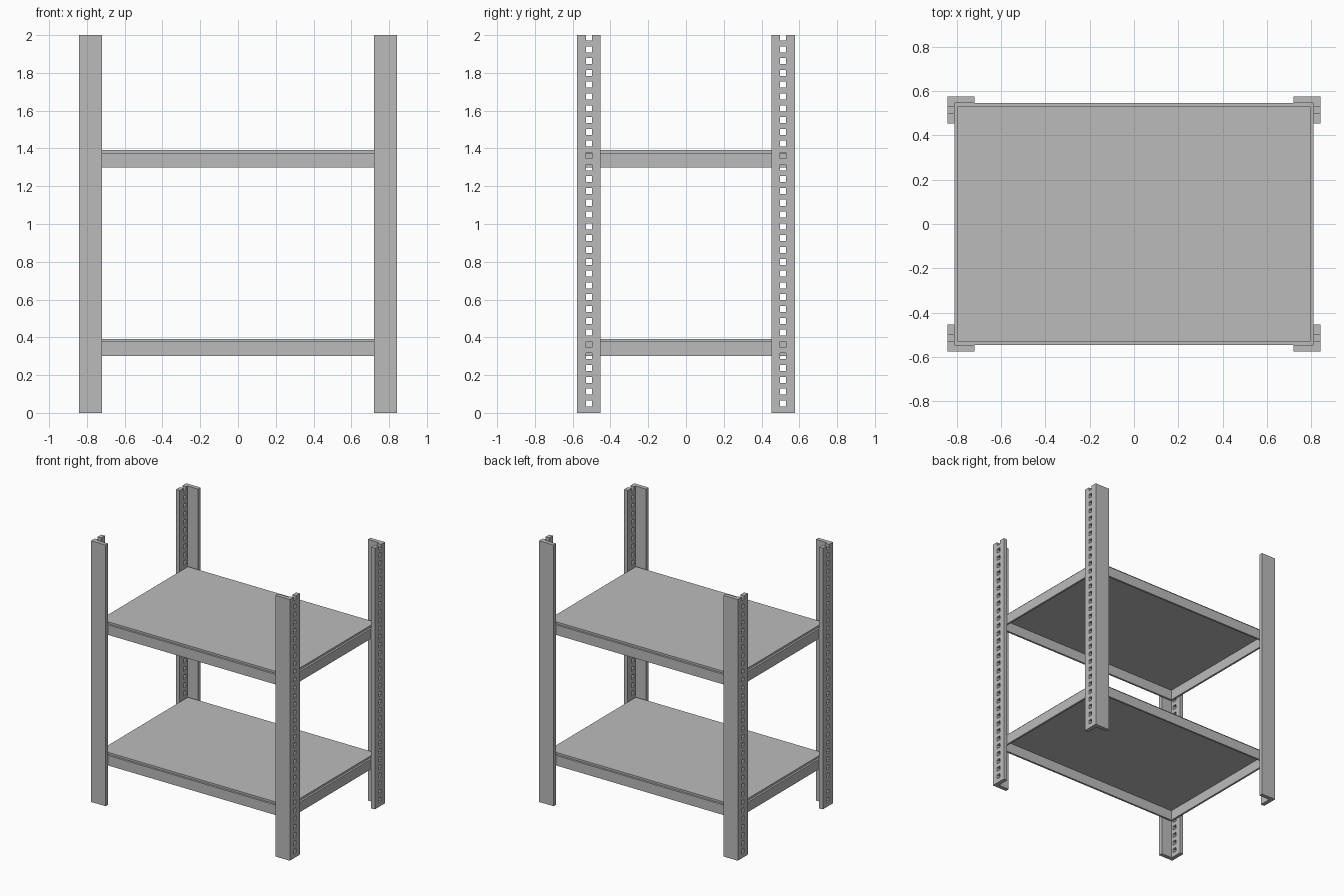
import bpy
import bmesh

if "Cube" in bpy.data.objects:
    bpy.data.objects.remove(bpy.data.objects["Cube"], do_unlink=True)

# One grey painted-metal colour
metal = bpy.data.materials.new("grey metal")
metal.use_nodes = True
GREY = (0.5, 0.5, 0.5, 1.0)
metal.diffuse_color = GREY
metal.node_tree.nodes["Principled BSDF"].inputs["Base Color"].default_value = GREY

HEIGHT = 2.0
POST_X, POST_Y = 0.842, 0.576       # outer corner of the posts
LEG, THICK = 0.123, 0.031           # angle-section width and sheet thickness
HOLE, PITCH, FIRST = 0.032, 0.0625, 0.05
SHEET = 0.015                       # shelf sheet thickness


def finish(bm, name):
    bmesh.ops.recalc_face_normals(bm, faces=bm.faces[:])
    mesh = bpy.data.meshes.new(name)
    bm.to_mesh(mesh)
    bm.free()
    mesh.materials.append(metal)
    obj = bpy.data.objects.new(name, mesh)
    bpy.context.collection.objects.link(obj)


def extrude(bm, faces, offset, keep=False):
    """Extrude faces by an offset; the old faces go unless they close a sheet."""
    geom = bmesh.ops.extrude_face_region(bm, geom=faces, use_keep_orig=True)["geom"]
    verts = [g for g in geom if isinstance(g, bmesh.types.BMVert)]
    bmesh.ops.translate(bm, verts=verts, vec=offset)
    if not keep:
        bmesh.ops.delete(bm, geom=faces, context='FACES')
    return [g for g in geom if isinstance(g, bmesh.types.BMFace)]


def make_post(name, sx, sy):
    """Angle-section post with a row of square holes in its side leg."""
    bm = bmesh.new()
    mid_y = POST_Y - LEG / 2
    ys = [POST_Y, POST_Y - THICK, mid_y + HOLE / 2, mid_y - HOLE / 2, POST_Y - LEG]
    zs = [0.0]
    for i in range(32):
        mid = FIRST + i * PITCH
        zs += [mid - HOLE / 2, min(mid + HOLE / 2, HEIGHT)]
    # Side leg: a grid of cells, leaving out the holes
    grid = [[bm.verts.new((POST_X, y, z)) for y in ys] for z in zs]
    for r in range(len(zs) - 1):
        for c in range(len(ys) - 1):
            if not (c == 2 and r % 2 == 1):
                bm.faces.new((grid[r][c], grid[r][c + 1],
                              grid[r + 1][c + 1], grid[r + 1][c]))
    inner = extrude(bm, bm.faces[:], (-THICK, 0, 0), keep=True)
    # Front or back leg grows from the corner column
    corner = [f for f in inner if f.calc_center_median().y > POST_Y - THICK]
    extrude(bm, corner, (THICK - LEG, 0, 0))
    bmesh.ops.scale(bm, vec=(sx, sy, 1), verts=bm.verts[:])
    finish(bm, name)


def make_shelf(name, z):
    """Tray with a rim below and a slightly inset raised panel on top."""
    bm = bmesh.new()
    rim_height = 0.077
    hx, hy = POST_X - THICK, POST_Y - THICK
    bmesh.ops.create_cube(bm, size=1)
    bmesh.ops.scale(bm, vec=(2 * hx, 2 * hy, rim_height), verts=bm.verts[:])
    bmesh.ops.translate(bm, vec=(0, 0, z + rim_height / 2), verts=bm.verts[:])
    bm.normal_update()
    top = [f for f in bm.faces if f.normal.z > 0.5]
    bottom = [f for f in bm.faces if f.normal.z < -0.5]
    # Raised panel
    bmesh.ops.inset_region(bm, faces=top, thickness=SHEET, use_even_offset=True)
    extrude(bm, top, (0, 0, SHEET))
    # Hollow underside
    bmesh.ops.inset_region(bm, faces=bottom, thickness=SHEET, use_even_offset=True)
    extrude(bm, bottom, (0, 0, rim_height))
    finish(bm, name)


# Four corner posts
for side, sx in (("left", 1), ("right", -1)):
    for end, sy in (("front", -1), ("back", 1)):
        make_post(f"{end}_{side}_post", sx, sy)

# Two shelves
make_shelf("lower_shelf", 0.30)
make_shelf("upper_shelf", 1.30)
